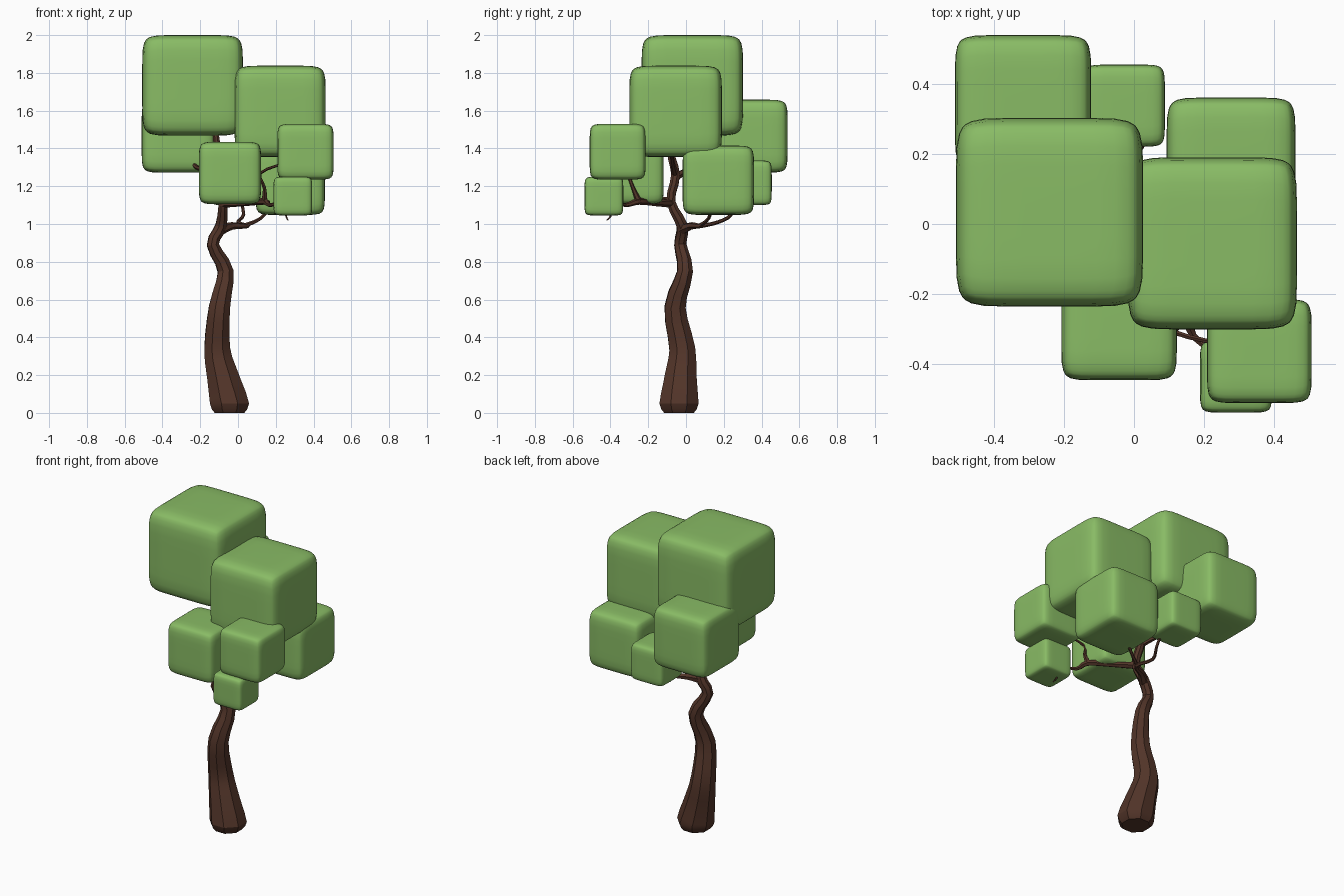
import bpy, bmesh, math
from mathutils import Vector

if "Cube" in bpy.data.objects:
    bpy.data.objects.remove(bpy.data.objects["Cube"])


def material(name, rgb):
    m = bpy.data.materials.new(name)
    m.diffuse_color = (*rgb, 1)
    m.use_nodes = True
    m.node_tree.nodes["Principled BSDF"].inputs["Base Color"].default_value = m.diffuse_color
    return m


BARK = material("bark", (0.085, 0.035, 0.022))
LEAF = material("leaf", (0.25, 0.50, 0.13))


def finish(name, bm, mat, angle):
    bmesh.ops.recalc_face_normals(bm, faces=bm.faces[:])
    me = bpy.data.meshes.new(name)
    bm.to_mesh(me)
    bm.free()
    me.materials.append(mat)
    ob = bpy.data.objects.new(name, me)
    bpy.context.collection.objects.link(ob)
    bpy.ops.object.select_all(action='DESELECT')
    ob.select_set(True)
    bpy.context.view_layer.objects.active = ob
    bpy.ops.object.shade_smooth_by_angle(angle=math.radians(angle))
    return ob


def smooth_path(pts, steps):
    """Catmull-Rom through (x, y, z, radius) points."""
    p = [Vector(q) for q in pts]
    p = [p[0]] + p + [p[-1]]
    out = []
    for a, b, c, d in zip(p, p[1:], p[2:], p[3:]):
        for i in range(steps):
            t = i / steps
            out.append(0.5 * (2 * b + (c - a) * t + (2 * a - 5 * b + 4 * c - d) * t * t
                              + (3 * b - a - 3 * c + d) * t ** 3))
    return out + [p[-1]]


def tube(name, pts, sides=8, steps=3, base=()):
    path = list(map(Vector, base)) + smooth_path(pts, steps)
    bm = bmesh.new()
    rings, prev_dir, u = [], Vector((0, 0, 1)), Vector((1, 0, 0))
    for i, q in enumerate(path):
        d = (path[min(i + 1, len(path) - 1)].to_3d() - path[max(i - 1, 0)].to_3d()).normalized()
        if i < len(base) + 1 and base:
            d = Vector((0, 0, 1))
        u = prev_dir.rotation_difference(d) @ u
        w, prev_dir = d.cross(u), d
        rings.append([bm.verts.new(q.to_3d() + q.w * (u * math.cos(a) + w * math.sin(a)))
                      for a in [(k + 0.5) * math.tau / sides for k in range(sides)]])
    for r, s in zip(rings, rings[1:]):
        for k in range(sides):
            n = (k + 1) % sides
            bm.faces.new((r[k], r[n], s[n], s[k]))
    bm.faces.new(rings[0])
    bm.faces.new(rings[-1])
    return finish(name, bm, BARK, 25)


def leaf_block(name, x0, x1, y0, y1, z0, z1, power=8):
    """Rounded, slightly bulging box."""
    lo, hi = Vector((x0, y0, z0)), Vector((x1, y1, z1))
    mid, half = (lo + hi) / 2, (hi - lo) / 2
    bm = bmesh.new()
    bmesh.ops.create_cube(bm, size=2)
    bmesh.ops.subdivide_edges(bm, edges=bm.edges[:], cuts=11, use_grid_fill=True)
    for v in bm.verts:
        # crowd the grid lines towards the edges, then round
        c = Vector([math.sin(k * math.pi / 2) for k in v.co])
        c /= sum(abs(k) ** power for k in c) ** (1 / power)
        v.co = mid + Vector([a * b for a, b in zip(c, half)])
    return finish(name, bm, LEAF, 40)


# trunk with rounded foot, running up into the tallest leaf block
tube("trunk", [
    (-0.045, -0.037, 0.05, 0.112), (-0.08, -0.028, 0.19, 0.091), (-0.11, -0.02, 0.34, 0.074),
    (-0.098, -0.058, 0.56, 0.060), (-0.066, -0.005, 0.75, 0.044), (-0.133, -0.03, 0.89, 0.034),
    (-0.09, -0.02, 0.99, 0.032), (-0.08, -0.08, 1.12, 0.025), (-0.10, -0.055, 1.26, 0.025),
    (-0.11, -0.08, 1.40, 0.020), (-0.13, -0.03, 1.60, 0.012)],
    base=[(-0.045, -0.037, 0.0, 0.085), (-0.045, -0.037, 0.02, 0.102)])

# branches
BRANCHES = {
    "branch_back": [(-0.09, -0.02, 0.97, 0.028), (-0.03, 0.03, 0.99, 0.020), (0.05, 0.08, 0.99, 0.012),
                    (0.0, 0.17, 1.01, 0.010), (0.03, 0.24, 1.05, 0.009), (0.01, 0.26, 1.14, 0.008)],
    "branch_back_right": [(0.03, 0.07, 0.99, 0.012), (0.12, 0.12, 1.03, 0.009), (0.2, 0.15, 1.12, 0.008)],
    "branch_front_right": [(-0.08, -0.08, 1.11, 0.024), (0.03, -0.16, 1.11, 0.016),
                           (0.14, -0.25, 1.12, 0.018), (0.17, -0.32, 1.10, 0.011),
                           (0.25, -0.38, 1.12, 0.008)],
    "branch_right_up": [(0.14, -0.25, 1.12, 0.018), (0.14, -0.28, 1.19, 0.010),
                        (0.12, -0.31, 1.27, 0.008), (0.24, -0.34, 1.32, 0.007)],
    "branch_front_left": [(-0.08, -0.08, 1.12, 0.022), (-0.07, -0.15, 1.14, 0.012),
                          (-0.05, -0.24, 1.2, 0.008)],
    "branch_left": [(-0.10, -0.055, 1.25, 0.022), (-0.16, 0.03, 1.29, 0.015),
                    (-0.22, 0.14, 1.30, 0.012), (-0.28, 0.25, 1.38, 0.008)],
    "branch_right": [(-0.10, -0.055, 1.26, 0.020), (-0.02, -0.07, 1.32, 0.012),
                     (0.10, -0.08, 1.42, 0.008)],
    "twig_front": [(0.25, -0.39, 1.08, 0.006), (0.255, -0.40, 1.04, 0.005), (0.265, -0.42, 1.02, 0.003)],
}
for name, pts in BRANCHES.items():
    tube(name, pts, sides=6)

# leaf blocks: x, y and z ranges
BLOCKS = {
    "leaves_top": (-0.507, 0.026, -0.235, 0.302, 1.468, 2.0),
    "leaves_upper_right": (-0.018, 0.464, -0.30, 0.19, 1.355, 1.838),
    "leaves_front": (-0.207, 0.122, -0.445, -0.118, 1.105, 1.435),
    "leaves_front_right": (0.208, 0.506, -0.51, -0.214, 1.235, 1.53),
    "leaves_low_front": (0.188, 0.393, -0.537, -0.332, 1.045, 1.25),
    "leaves_right": (0.093, 0.46, -0.018, 0.36, 1.048, 1.415),
    "leaves_back_left": (-0.51, -0.122, 0.15, 0.538, 1.272, 1.658),
    "leaves_back": (-0.145, 0.088, 0.22, 0.454, 1.10, 1.336),
}
for name, box in BLOCKS.items():
    leaf_block(name, *box)
